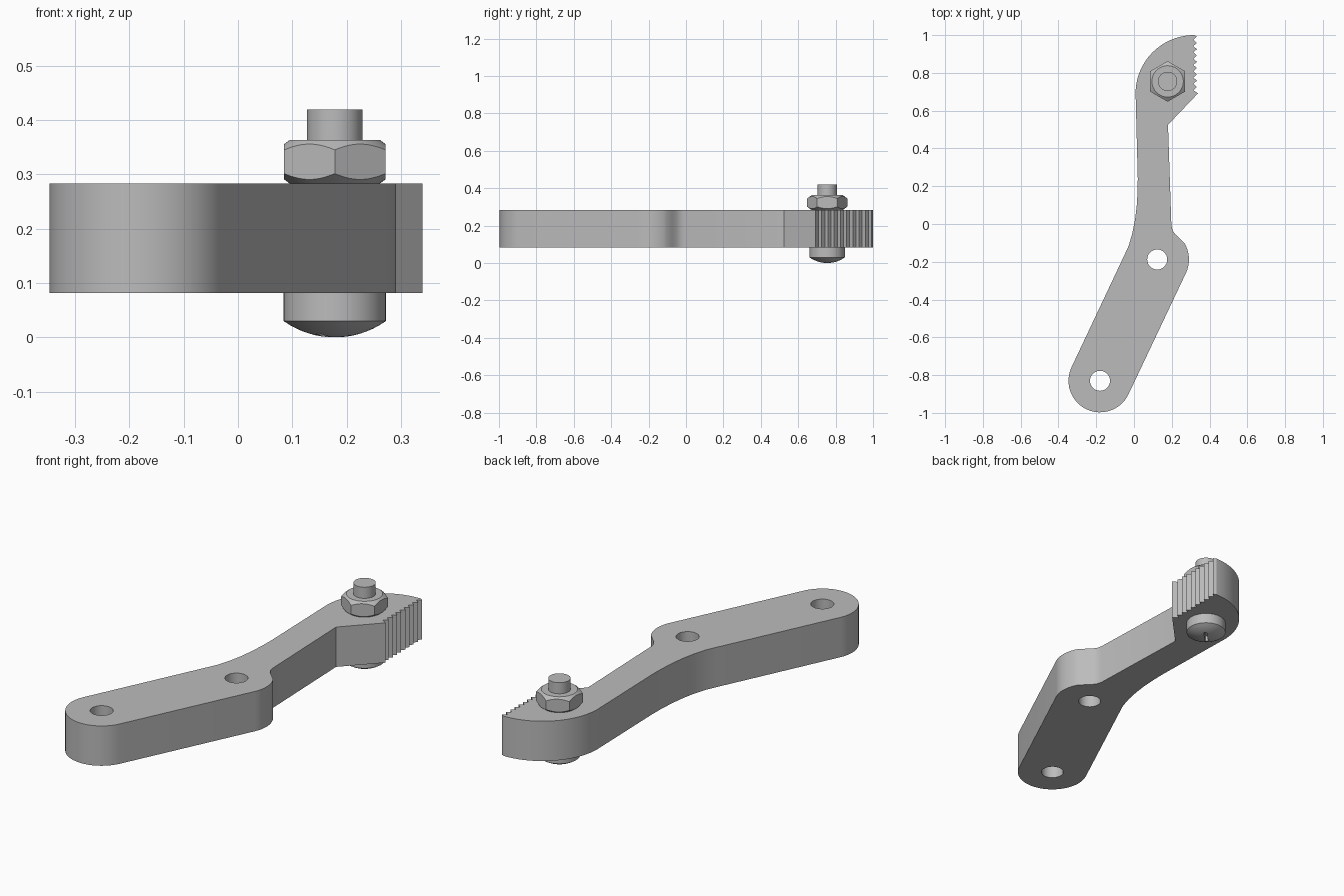
import bpy, bmesh
from math import cos, sin, pi, radians, sqrt
from mathutils import Vector, Matrix

if "Cube" in bpy.data.objects:
    bpy.data.objects.remove(bpy.data.objects["Cube"])

steel = bpy.data.materials.new("grey steel")
steel.use_nodes = True
GREY = (0.5, 0.5, 0.5, 1)
steel.diffuse_color = GREY
steel.node_tree.nodes["Principled BSDF"].inputs["Base Color"].default_value = GREY

BOTTOM, TOP = 0.082, 0.283
BOLT = (0.178, 0.755)
PIVOT, TAIL = (0.123, -0.188), (-0.18, -0.83)


def finish(name, bm, helper=False):
    bmesh.ops.recalc_face_normals(bm, faces=bm.faces)
    mesh = bpy.data.meshes.new(name)
    bm.to_mesh(mesh)
    bm.free()
    ob = bpy.data.objects.new(name, mesh)
    bpy.context.collection.objects.link(ob)
    mesh.materials.append(steel)
    ob.hide_render = helper
    return ob


def prism(name, points, z0, z1, helper=False):
    bm = bmesh.new()
    face = bm.faces.new([bm.verts.new((x, y, z0)) for x, y in points])
    ext = bmesh.ops.extrude_face_region(bm, geom=[face])
    moved = [v for v in ext["geom"] if isinstance(v, bmesh.types.BMVert)]
    bmesh.ops.translate(bm, verts=moved, vec=(0, 0, z1 - z0))
    return finish(name, bm, helper)


def lathe(name, profile, helper=False, steps=48):
    bm = bmesh.new()
    verts = [bm.verts.new((r, 0, z)) for r, z in profile]
    edges = [bm.edges.new(p) for p in zip(verts, verts[1:])]
    bmesh.ops.spin(bm, geom=verts + edges, cent=(0, 0, 0), axis=(0, 0, 1),
                   angle=2 * pi, steps=steps)
    bmesh.ops.remove_doubles(bm, verts=bm.verts, dist=1e-5)
    bmesh.ops.translate(bm, verts=bm.verts, vec=(*BOLT, 0))
    return finish(name, bm, helper)


def arc(centre, r, a0, a1, n):
    angles = [radians(a0 + (a1 - a0) * i / n) for i in range(n + 1)]
    return [(centre[0] + r * cos(a), centre[1] + r * sin(a)) for a in angles]


def boolean(ob, cutters, operation):
    for cutter in cutters:
        mod = ob.modifiers.new("cut", "BOOLEAN")
        mod.operation, mod.solver, mod.object = operation, "EXACT", cutter
        bpy.context.view_layer.objects.active = ob
        bpy.ops.object.modifier_apply(modifier=mod.name)
        bpy.data.objects.remove(cutter)


# Lever outline, counter-clockwise from the rounded tail
outline = arc(TAIL, 0.167, 155, 335, 24)
outline += arc(PIVOT, 0.168, -25, 30, 10)
outline += [(0.24, -0.075), (0.217, -0.053), (0.204, -0.033), (0.198, -0.01)]
outline += [(0.18, 0.525), (0.339, 0.692)]
# Gripping teeth up the side of the head
TEETH = 9
pitch = 0.3 / TEETH
for i in range(TEETH):
    y = 0.692 + pitch * i
    outline += [(0.314, y + pitch * 0.5), (0.333, y + pitch)]
# Rounded back of the head, then the curved back edge
outline += [(0.318, 1.0)]
outline += arc((0.318, 0.69), 0.31, 94, 178, 18)
outline += [(0.02, 0.24), (0.019, 0.17), (0.014, 0.09), (0.005, 0.02),
            (-0.009, -0.05), (-0.028, -0.115), (-0.05, -0.163)]
lever = prism("lever_arm", outline, BOTTOM, TOP)

# Two through holes
holes = [prism("hole_cutter", arc(c, 0.053, 0, 348.75, 31), 0, 0.4, True)
         for c in (PIVOT, TAIL)]
boolean(lever, holes, "DIFFERENCE")

# Screw: domed head and shaft in one turned profile
HEAD_R, DOME_H = 0.094, 0.03
sphere_r = (HEAD_R ** 2 + DOME_H ** 2) / (2 * DOME_H)
dome = [(HEAD_R * i / 8, sphere_r - sqrt(sphere_r ** 2 - (HEAD_R * i / 8) ** 2))
        for i in range(9)]
screw = lathe("screw", dome + [(HEAD_R, BOTTOM), (0.051, BOTTOM),
                               (0.051, 0.419), (0, 0.419)])

# Cross recess in the screw head
slots = []
for turn in (45, 135):
    bm = bmesh.new()
    bmesh.ops.create_cube(bm, size=1)
    bm.transform(Matrix.Translation((*BOLT, 0.01)) @ Matrix.Rotation(radians(turn), 4, "Z")
                 @ Matrix.Diagonal((0.084, 0.014, 0.05, 1)))
    slots.append(finish("slot_cutter", bm, True))
boolean(screw, slots, "DIFFERENCE")

# Hex nut with chamfered corners
nut = prism("hex_nut", arc(BOLT, 0.1075, 30, 330, 5), TOP, 0.363)
chamfer = lathe("chamfer_cutter", [(0, TOP), (0.083, TOP), (0.118, TOP + 0.026),
                                   (0.118, 0.337), (0.083, 0.363), (0, 0.363)], True, 72)
boolean(nut, [chamfer], "INTERSECT")

# Smooth the round surfaces, keep the edges crisp
bpy.ops.object.select_all(action="DESELECT")
for ob in (lever, screw, nut):
    ob.select_set(True)
bpy.context.view_layer.objects.active = lever
bpy.ops.object.shade_smooth_by_angle(angle=radians(28))
